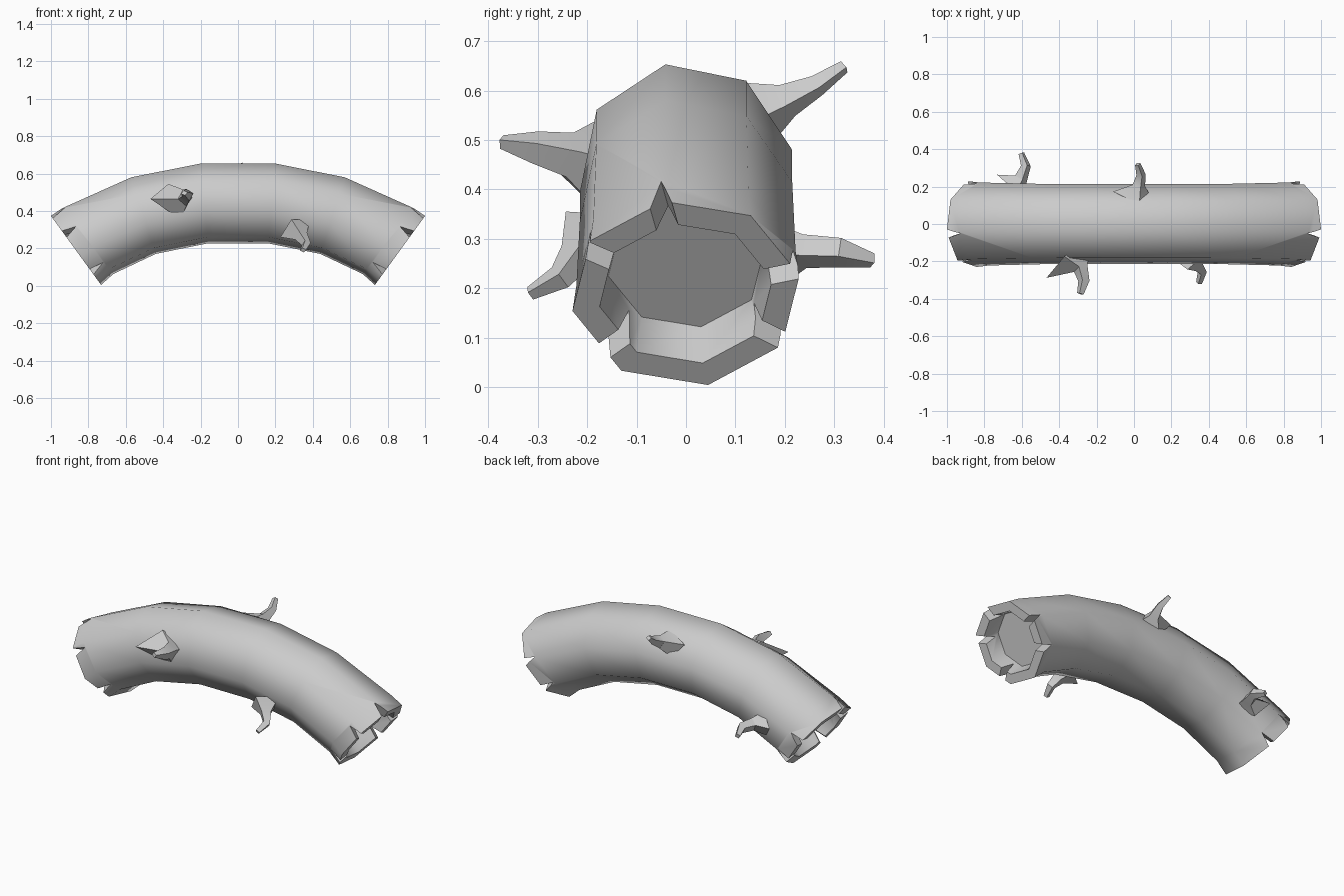
import bpy, bmesh
from math import sin, cos, radians
from mathutils import Vector

if "Cube" in bpy.data.objects:
    bpy.data.objects.remove(bpy.data.objects["Cube"])

def make_object(name, bm):
    bmesh.ops.recalc_face_normals(bm, faces=bm.faces[:])
    me = bpy.data.meshes.new(name)
    bm.to_mesh(me)
    bm.free()
    ob = bpy.data.objects.new(name, me)
    bpy.context.collection.objects.link(ob)
    return ob

def loft(bm, rings):
    loops = [[bm.verts.new(p) for p in r] for r in rings]
    n = len(loops[0])
    for a, b in zip(loops, loops[1:]):
        for i in range(n):
            j = (i + 1) % n
            bm.faces.new((a[i], a[j], b[j], b[i]))
    bm.faces.new(loops[0])
    bm.faces.new(loops[-1][::-1])

def smooth(ob, angle):
    bpy.ops.object.select_all(action='DESELECT')
    ob.select_set(True)
    bpy.context.view_layer.objects.active = ob
    bpy.ops.object.shade_smooth_by_angle(angle=radians(angle))

def section(x, z, tilt, r, side=1):
    t = radians(tilt)
    pts = []
    for k in range(8):
        a = radians(11 + 45 * k)
        n = r * sin(a)
        pts.append(Vector((side * (x + n * sin(t)), r * cos(a), z + n * cos(t))))
    return pts

# Arched log with a recessed hollow at each end: x, z, tilt, radius
END_X, END_Z, TILT = 0.867, 0.19, 36
half = [(0.18, 0.44, 5.4, 0.218), (0.505, 0.375, 17.6, 0.219),
        (0.80, 0.24, 37, 0.226), (END_X, END_Z, TILT, 0.234),
        (END_X, END_Z, TILT, 0.178), (END_X - 0.081, END_Z + 0.059, TILT, 0.16)]
bm = bmesh.new()
loft(bm, [section(*s, side=-1) for s in reversed(half)] + [section(*s) for s in half])
log = make_object("hollow_log", bm)

# Wedge cracks splitting the rim at both ends: angle, half width, depth
t = radians(TILT)
axis, up = Vector((cos(t), 0, -sin(t))), Vector((sin(t), 0, cos(t)))
mouth = Vector((END_X, 0, END_Z))
bm = bmesh.new()
for side in (1, -1):
    for ang, w, depth in [(103, 0.024, 0.085), (152, 0.022, 0.075), (221, 0.022, 0.08),
                          (329, 0.022, 0.08), (14, 0.022, 0.075)]:
        a = radians(ang)
        rad = Vector((0, cos(a), 0)) + up * sin(a)
        tan = Vector((0, -sin(a), 0)) + up * cos(a)
        rings = []
        for r in (0.13, 0.32):
            c = mouth + rad * r
            tri = [c - axis * depth, c + axis * 0.03 + tan * w * 1.3, c + axis * 0.03 - tan * w * 1.3]
            rings.append([Vector((side * p.x, p.y, p.z)) for p in tri])
        loft(bm, rings)
cutter = make_object("crack_cutter", bm)
cutter.hide_render = True
mod = log.modifiers.new("cracks", 'BOOLEAN')
mod.operation, mod.solver, mod.object = 'DIFFERENCE', 'EXACT', cutter
bpy.context.view_layer.objects.active = log
bpy.ops.object.modifier_apply(modifier=mod.name)
bpy.data.objects.remove(cutter)
smooth(log, 48)

# Broken branch stubs: path points with half widths along x and across
def branch(name, path):
    bm = bmesh.new()
    pts = [Vector(p[:3]) for p in path]
    rings = []
    for i, p in enumerate(path):
        d = (pts[min(i + 1, len(pts) - 1)] - pts[max(i - 1, 0)]).normalized()
        u = Vector((1, 0, 0))
        u = (u - d * u.dot(d)).normalized()
        v = d.cross(u)
        rings.append([pts[i] + u * p[3] * a + v * p[4] * b
                      for a, b in ((1, 0.25), (-0.25, 1), (-1, -0.25), (0.25, -1))])
    loft(bm, rings)
    smooth(make_object(name, bm), 30)

branch("branch_front_left", [(-0.34, -0.175, 0.45, 0.17, 0.09), (-0.285, -0.235, 0.47, 0.04, 0.045),
                             (-0.268, -0.305, 0.485, 0.03, 0.033), (-0.287, -0.373, 0.496, 0.018, 0.014)])
branch("branch_front_right", [(0.305, -0.18, 0.305, 0.09, 0.08), (0.338, -0.222, 0.265, 0.036, 0.036),
                              (0.365, -0.255, 0.222, 0.024, 0.026), (0.348, -0.315, 0.19, 0.016, 0.014)])
branch("branch_back_top", [(0.0, 0.14, 0.555, 0.12, 0.07), (0.026, 0.205, 0.58, 0.035, 0.035),
                           (0.037, 0.265, 0.61, 0.024, 0.022), (0.02, 0.32, 0.648, 0.015, 0.013)])
branch("branch_back_left", [(-0.65, 0.19, 0.275, 0.11, 0.06), (-0.605, 0.24, 0.275, 0.036, 0.034),
                            (-0.578, 0.31, 0.272, 0.026, 0.03), (-0.602, 0.377, 0.256, 0.016, 0.015)])
